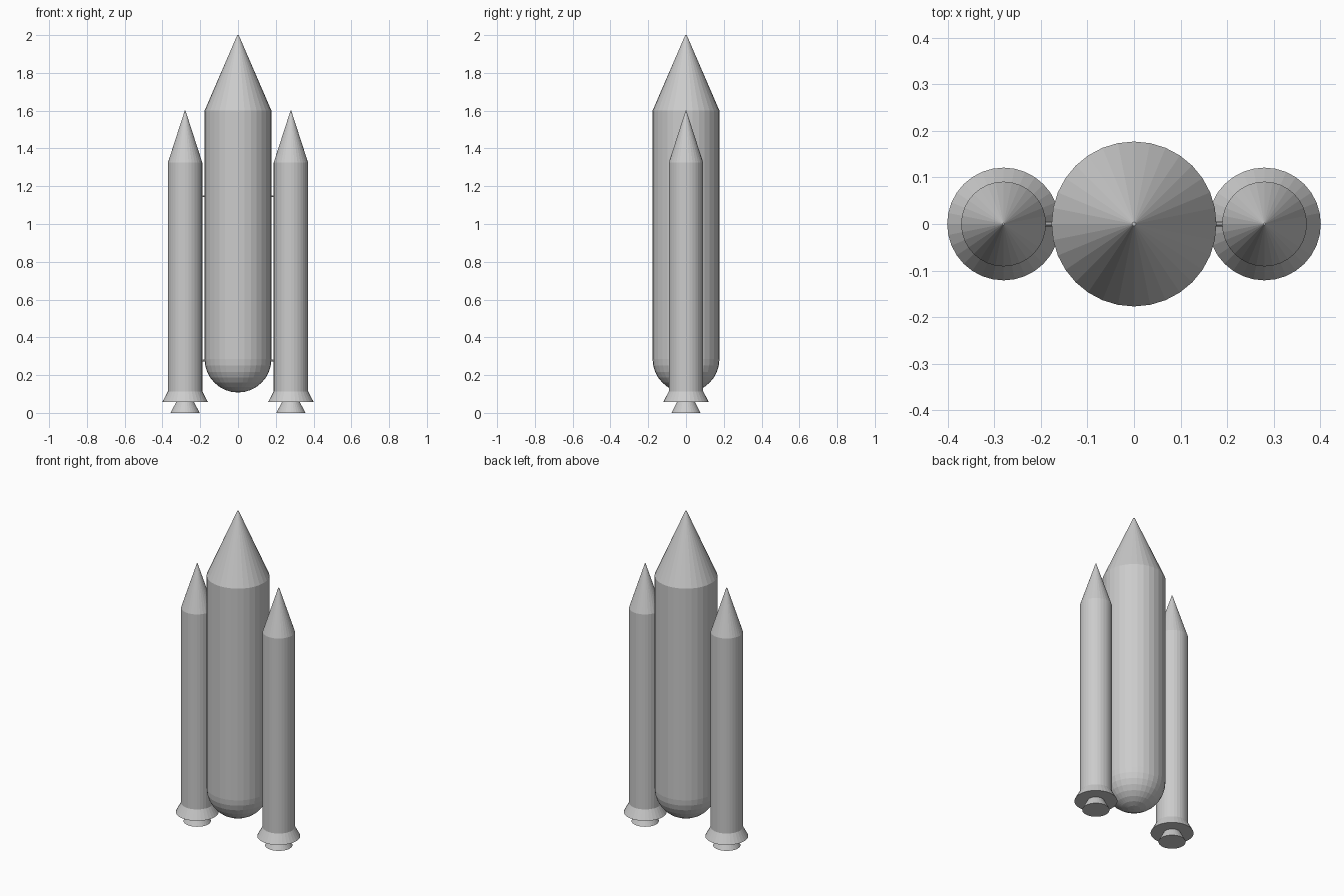
import bpy, bmesh, math
from mathutils import Matrix, Vector

if "Cube" in bpy.data.objects:
    bpy.data.objects.remove(bpy.data.objects["Cube"])

SIDES = 32


def finish(name, bm):
    bmesh.ops.recalc_face_normals(bm, faces=bm.faces[:])
    mesh = bpy.data.meshes.new(name)
    bm.to_mesh(mesh)
    bm.free()
    ob = bpy.data.objects.new(name, mesh)
    bpy.context.collection.objects.link(ob)
    return ob


def lathe(name, profile, x=0.0):
    """Revolve (radius, z) points around a vertical axis, capping both ends."""
    bm = bmesh.new()
    rings = []
    for r, z in profile:
        if r == 0:
            rings.append([bm.verts.new((x, 0, z))])
        else:
            rings.append([bm.verts.new((x + r * math.sin(2 * math.pi * i / SIDES),
                                        r * math.cos(2 * math.pi * i / SIDES), z))
                          for i in range(SIDES)])
    for a, b in zip(rings, rings[1:]):
        for i in range(SIDES):
            j = (i + 1) % SIDES
            if len(a) == 1:
                bm.faces.new((a[0], b[i], b[j]))
            elif len(b) == 1:
                bm.faces.new((a[i], a[j], b[0]))
            else:
                bm.faces.new((a[i], a[j], b[j], b[i]))
    for ring in (rings[0], rings[-1]):
        if len(ring) > 1:
            bm.faces.new(ring)
    return finish(name, bm)


def strut(name, x0, x1, z, r=0.005):
    bm = bmesh.new()
    m = Matrix.Translation(((x0 + x1) / 2, 0, z)) @ Matrix.Rotation(math.pi / 2, 4, 'Y')
    bmesh.ops.create_cone(bm, cap_ends=True, segments=8, radius1=r, radius2=r,
                          depth=abs(x1 - x0), matrix=m)
    return finish(name, bm)


# Central tank: domed bottom, straight wall, pointed nose
R, DOME_Z = 0.177, 0.285
dome = [(R * math.sin(t), DOME_Z - R * math.cos(t))
        for t in (i * math.pi / 16 for i in range(1, 9))]
lathe("main_tank", [(0, DOME_Z - R)] + dome + [(R, 1.6)])
lathe("tank_nose", [(R, 1.6), (0.004, 2.0)])

# Side boosters with flared skirt and nozzle, plus attachment struts
for side, s in (("left", -1), ("right", 1)):
    x = s * 0.28
    lathe(side + "_booster_body", [(0.091, 0.11), (0.091, 1.325)], x)
    lathe(side + "_booster_nose", [(0.091, 1.325), (0.002, 1.6)], x)
    lathe(side + "_booster_skirt", [(0.121, 0.057), (0.09, 0.116)], x)
    lathe(side + "_booster_nozzle", [(0.077, 0.0), (0.046, 0.06)], x)
    for level, z in (("upper", 1.147), ("lower", 0.278)):
        strut(f"{side}_{level}_strut", s * 0.165, s * 0.2, z)
